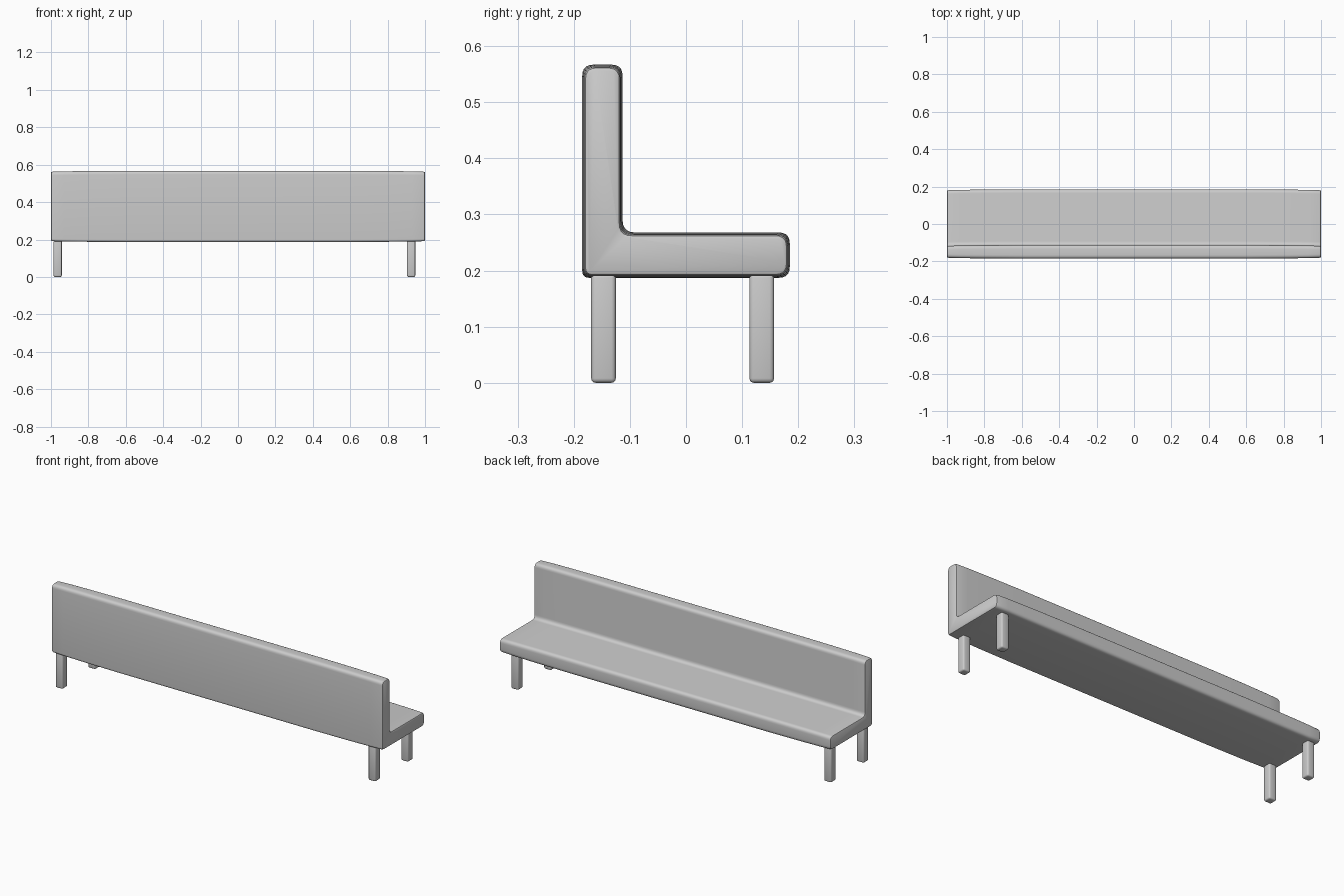
import bpy, bmesh, math
from mathutils import Vector

if "Cube" in bpy.data.objects:
    bpy.data.objects.remove(bpy.data.objects["Cube"])


def finish(name, bm):
    bmesh.ops.recalc_face_normals(bm, faces=bm.faces[:])
    mesh = bpy.data.meshes.new(name)
    bm.to_mesh(mesh)
    bm.free()
    obj = bpy.data.objects.new(name, mesh)
    bpy.context.collection.objects.link(obj)
    bpy.ops.object.select_all(action='DESELECT')
    bpy.context.view_layer.objects.active = obj
    obj.select_set(True)
    bpy.ops.object.shade_smooth_by_angle(angle=math.radians(40))
    return obj


def rounded(corners, steps=5):
    """Round each (y, z, radius) corner with a quadratic curve."""
    pts = []
    for k, (y, z, r) in enumerate(corners):
        p = Vector((y, z))
        a = Vector(corners[k - 1][:2])
        b = Vector(corners[(k + 1) % len(corners)][:2])
        p0, p1 = p + (a - p).normalized() * r, p + (b - p).normalized() * r
        for s in range(steps + 1):
            t = s / steps
            pts.append(p0 * (1 - t) ** 2 + p * 2 * t * (1 - t) + p1 * t * t)
    return pts


def l_section(i):
    """L-shaped seat and backrest outline, inset by i."""
    return rounded([
        (-0.185 + i, 0.187 + i, 0.013),
        (0.185 - i, 0.187 + i, 0.020),
        (0.185 - i, 0.268 - i, 0.020),
        (-0.113 - i, 0.268 - i, 0.022),
        (-0.113 - i, 0.567 - i, 0.020),
        (-0.185 + i, 0.567 - i, 0.020)])


# Seat and backrest: L outline lofted along x, tightening toward the ends
half = [(0.6, 0.0), (0.8, 0.001), (0.93, 0.0025), (0.99, 0.004), (0.998, 0.006), (1.0, 0.009)]
stations = [(-x, i) for x, i in reversed(half)] + half
bm = bmesh.new()
rings = [[bm.verts.new((x, p.x, p.y)) for p in l_section(i)] for x, i in stations]
for r0, r1 in zip(rings, rings[1:]):
    for k in range(len(r0)):
        bm.faces.new((r0[k - 1], r0[k], r1[k], r1[k - 1]))
bm.faces.new(rings[0])
bm.faces.new(rings[-1])
finish("bench_seat_and_back", bm)

# Legs: softly rounded square posts
for side, x in (("left", -0.964), ("right", 0.926)):
    for place, y in (("front", -0.147), ("rear", 0.135)):
        bm = bmesh.new()
        bmesh.ops.create_cube(bm, size=1)
        for v in bm.verts:
            v.co = (x + v.co.x * 0.044, y + v.co.y * 0.044, 0.0975 + v.co.z * 0.195)
        bmesh.ops.bevel(bm, geom=bm.edges[:], offset=0.008, segments=3,
                        profile=0.5, affect='EDGES')
        finish(f"{place}_{side}_leg", bm)
